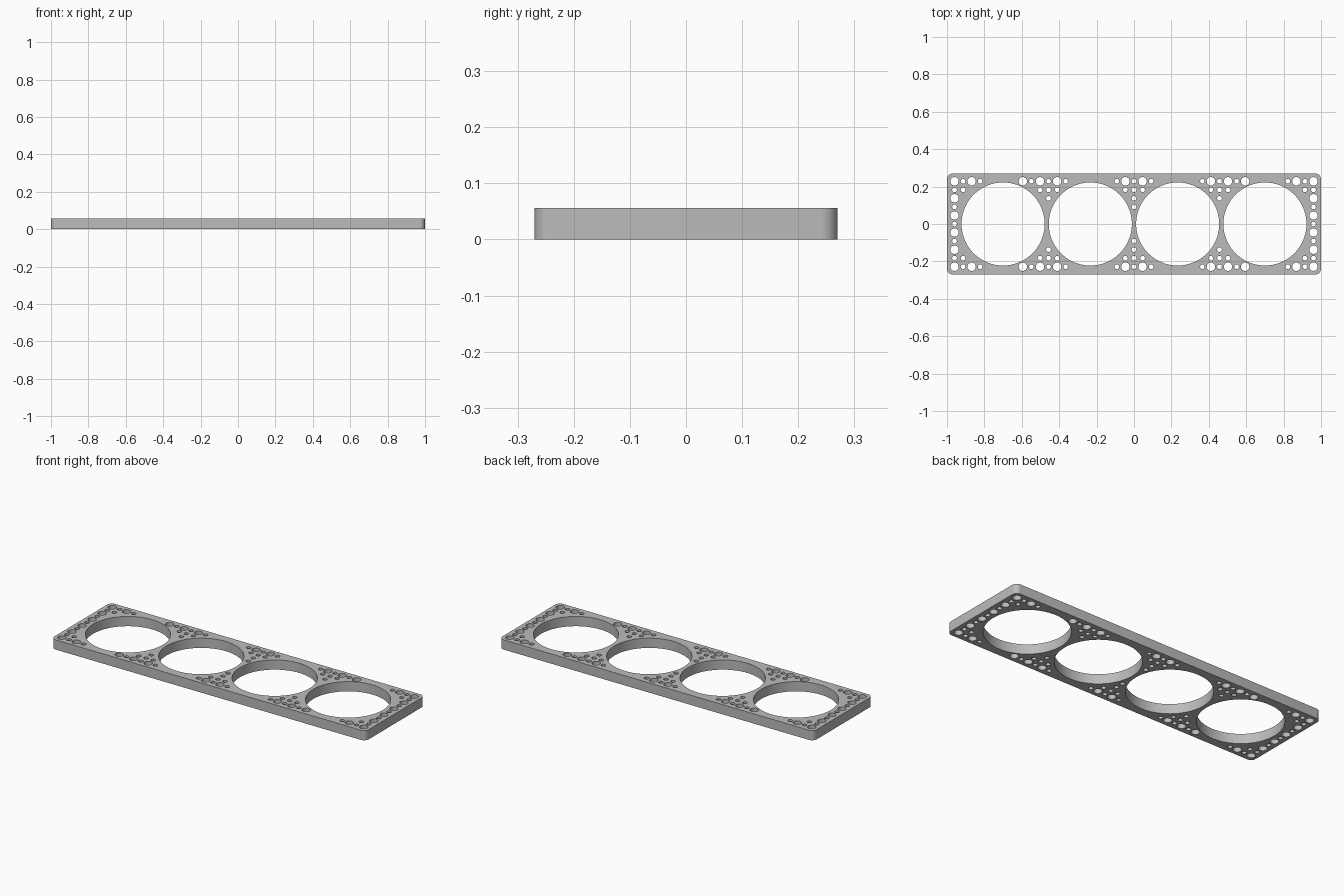
import bpy
import bmesh
from math import cos, sin, pi, radians

LENGTH, WIDTH, HEIGHT = 2.0, 0.54, 0.056
CORNER = 0.03
PITCH = 0.0457
BIG, SMALL, BORE = 0.0225, 0.0125, 0.222

cube = bpy.data.objects.get("Cube")
if cube:
    bpy.data.objects.remove(cube, do_unlink=True)

# Material
grey = bpy.data.materials.new("plain grey")
grey.use_nodes = True
colour = (0.5, 0.5, 0.5, 1)
grey.diffuse_color = colour
grey.node_tree.nodes["Principled BSDF"].inputs["Base Color"].default_value = colour


def circle(x, y, r, count):
    return [(x + r * cos(2 * pi * i / count), y + r * sin(2 * pi * i / count))
            for i in range(count)]


def rounded_rectangle(w, d, r, steps=8):
    points = []
    for quarter, (sx, sy) in enumerate([(1, 1), (-1, 1), (-1, -1), (1, -1)]):
        for i in range(steps + 1):
            a = (quarter + i / steps) * pi / 2
            points.append((sx * (w / 2 - r) + r * cos(a),
                           sy * (d / 2 - r) + r * sin(a)))
    return points


# Outline and the four large bores
loops = [rounded_rectangle(LENGTH, WIDTH, CORNER)]
for x in (-0.7, -0.2335, 0.2335, 0.7):
    loops.append(circle(x, 0, BORE, 96))

# Peg and axle holes: row number -> columns on one quarter, mirrored
rows = {
    5: [0, 1, 2, *range(8, 14), *range(18, 22)],
    4: [0, 1, 9, 10, 11, 20, 21],
    3: [0, 10, 21],
    2: [0, 21],
    1: [21],
    0: [21],
}
cells = {(sx * c, sy * r) for r, columns in rows.items() for c in columns
         for sx in (-1, 1) for sy in (-1, 1)}
for c, r in sorted(cells):
    radius = BIG if c % 2 and r % 2 else SMALL
    loops.append(circle(c * PITCH, r * PITCH, radius, 24))

# Plate: filled profile, extruded
curve = bpy.data.curves.new("plate_profile", "CURVE")
curve.dimensions = "2D"
curve.fill_mode = "BOTH"
curve.extrude = HEIGHT / 2
for loop in loops:
    spline = curve.splines.new("POLY")
    spline.points.add(len(loop) - 1)
    for point, (x, y) in zip(spline.points, loop):
        point.co = (x, y, 0, 1)
    spline.use_cyclic_u = True
plate = bpy.data.objects.new("perforated_plate", curve)
bpy.context.scene.collection.objects.link(plate)
plate.location.z = HEIGHT / 2

# Turn into a clean mesh with smooth walls and sharp rims
bpy.ops.object.select_all(action="DESELECT")
plate.select_set(True)
bpy.context.view_layer.objects.active = plate
bpy.ops.object.convert(target="MESH")
mesh = plate.data
bm = bmesh.new()
bm.from_mesh(mesh)
bmesh.ops.remove_doubles(bm, verts=bm.verts, dist=0.0001)
bmesh.ops.recalc_face_normals(bm, faces=bm.faces)
bm.to_mesh(mesh)
bm.free()
mesh.materials.clear()
mesh.materials.append(grey)
bpy.ops.object.shade_smooth_by_angle(angle=radians(30))
